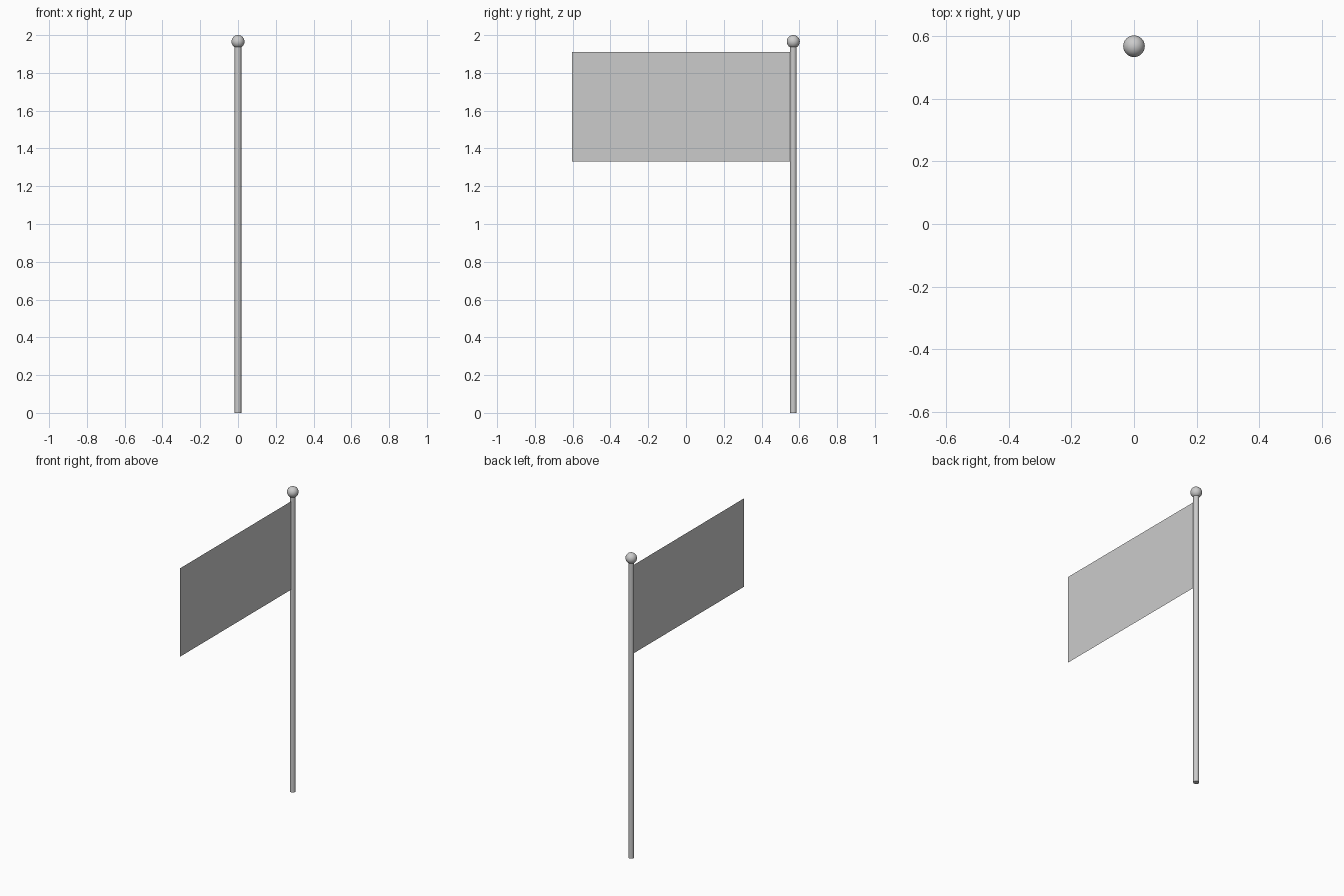
import bpy
import bmesh
import math

if "Cube" in bpy.data.objects:
    bpy.data.objects.remove(bpy.data.objects["Cube"])

POLE_Y, POLE_R, BALL_R = 0.568, 0.0175, 0.0345
POLE_TOP = 1.94


def smooth(obj):
    bpy.ops.object.select_all(action='DESELECT')
    obj.select_set(True)
    bpy.context.view_layer.objects.active = obj
    bpy.ops.object.shade_smooth_by_angle(angle=math.radians(40))


# Pole
bpy.ops.mesh.primitive_cylinder_add(vertices=32, radius=POLE_R, depth=POLE_TOP,
                                    location=(0, POLE_Y, POLE_TOP / 2))
pole = bpy.context.object
pole.name = "pole"
smooth(pole)

# Ball finial on top of the pole
bpy.ops.mesh.primitive_uv_sphere_add(segments=32, ring_count=16, radius=BALL_R,
                                     location=(0, POLE_Y, 2 - BALL_R))
ball = bpy.context.object
ball.name = "ball_finial"
smooth(ball)

# Flat flag: a single sheet running from the pole's side to the free edge
y0, y1, z0, z1 = -0.603, POLE_Y - POLE_R, 1.33, 1.91
bm = bmesh.new()
bm.faces.new([bm.verts.new((0, y, z))
              for y, z in ((y0, z0), (y1, z0), (y1, z1), (y0, z1))])
mesh = bpy.data.meshes.new("flag")
bm.to_mesh(mesh)
bm.free()
flag = bpy.data.objects.new("flag", mesh)
bpy.context.collection.objects.link(flag)
